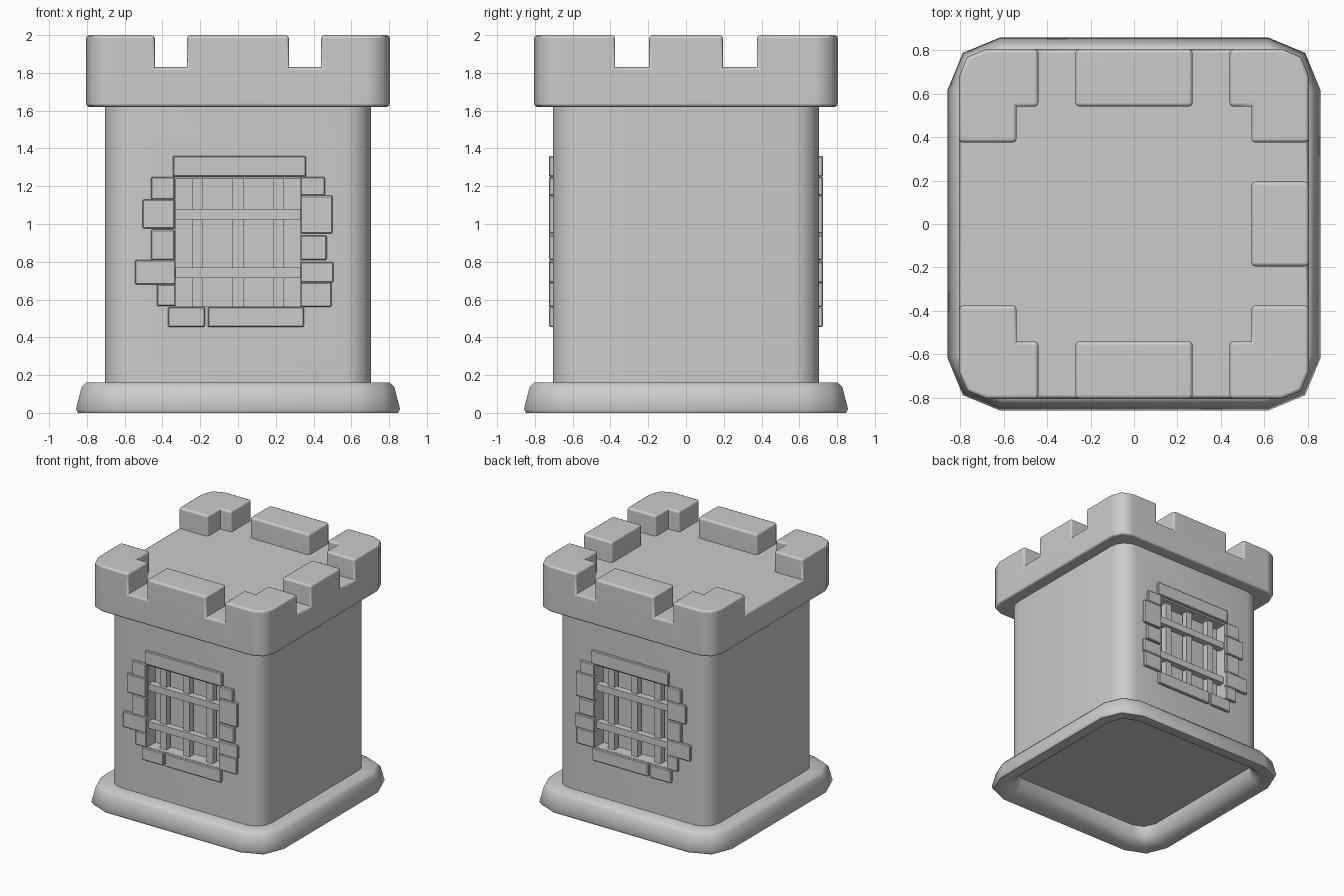
import bpy, bmesh, math

cube = bpy.data.objects.get("Cube")
if cube:
    bpy.data.objects.remove(cube, do_unlink=True)

stone = bpy.data.materials.new("grey_stone")
stone.use_nodes = True
GREY = (0.6, 0.6, 0.6, 1)
stone.diffuse_color = GREY
stone.node_tree.nodes["Principled BSDF"].inputs["Base Color"].default_value = GREY


def activate(obj):
    bpy.ops.object.select_all(action="DESELECT")
    obj.select_set(True)
    bpy.context.view_layer.objects.active = obj


def rounded_square(half, radius, segs):
    """Outline of a square with rounded corners."""
    pts = []
    for quarter in range(4):
        for i in range(segs + 1):
            a = math.pi / 2 * (quarter + i / segs)
            middle = math.pi / 2 * (quarter + 0.5)
            sx = math.copysign(half - radius, math.cos(middle))
            sy = math.copysign(half - radius, math.sin(middle))
            pts.append((sx + radius * math.cos(a), sy + radius * math.sin(a)))
    return pts


def loft(name, layers):
    """Join stacked (outline, z) layers into a closed solid."""
    bm = bmesh.new()
    rings = [[bm.verts.new((x, y, z)) for x, y in outline] for outline, z in layers]
    for low, high in zip(rings, rings[1:]):
        n = len(low)
        for i in range(n):
            j = (i + 1) % n
            bm.faces.new((low[i], low[j], high[j], high[i]))
    bm.faces.new(rings[0][::-1])
    bm.faces.new(rings[-1])
    bmesh.ops.recalc_face_normals(bm, faces=bm.faces)
    mesh = bpy.data.meshes.new(name)
    bm.to_mesh(mesh)
    bm.free()
    obj = bpy.data.objects.new(name, mesh)
    bpy.context.collection.objects.link(obj)
    mesh.materials.append(stone)
    return obj


def block(name, x, y, z):
    """Box from (min, max) ranges."""
    outline = [(x[0], y[0]), (x[1], y[0]), (x[1], y[1]), (x[0], y[1])]
    return loft(name, [(outline, z[0]), (outline, z[1])])


def carve(obj, cutter):
    mod = obj.modifiers.new("Carve", "BOOLEAN")
    mod.object, mod.operation, mod.solver = cutter, "DIFFERENCE", "EXACT"
    activate(obj)
    bpy.ops.object.modifier_apply(modifier=mod.name)
    bpy.data.objects.remove(cutter, do_unlink=True)


def soften(obj, width, segs):
    """Bevel the outward edges, leaving inner corners crisp."""
    bm = bmesh.new()
    bm.from_mesh(obj.data)
    edges = [e for e in bm.edges if len(e.link_faces) == 2
             and e.calc_face_angle_signed() > math.radians(50)]
    bmesh.ops.bevel(bm, geom=edges, offset=width, segments=segs, profile=0.5,
                    affect="EDGES", clamp_overlap=True)
    bm.to_mesh(obj.data)
    bm.free()


def smooth(obj, degrees):
    activate(obj)
    bpy.ops.object.shade_smooth_by_angle(angle=math.radians(degrees))


# Flared plinth with a broad foot and a shallow hollow underneath
profile = [(0.69, 0.13, 0.16), (0.805, 0.20, 0.16), (0.828, 0.215, 0.135),
           (0.858, 0.24, 0.02), (0.848, 0.235, 0), (0.765, 0.17, 0),
           (0.70, 0.13, 0.05), (0.692, 0.13, 0.14)]
plinth = loft("plinth", [(rounded_square(h, r, 2), z) for h, r, z in profile])
smooth(plinth, 50)

# Tower body with a window recess front and back
wall = rounded_square(0.705, 0.14, 4)
body = loft("tower_body", [(wall, 0.15), (wall, 1.64)])
for side in (-1, 1):
    carve(body, block("recess_cutter", (-0.33, 0.33), sorted((side * 0.605, side)), (0.562, 1.237)))
smooth(body, 35)

# Battlement: solid crown minus a floor-and-gaps cutter
rim = rounded_square(0.805, 0.125, 2)
crown = loft("battlement", [(rim, 1.62), (rim, 2.0)])
IN, OUT = 0.54, 1.0
floor_outline = [(-IN, -IN)]
for lo, hi in ((-0.44, -0.27), (0.27, 0.44)):
    floor_outline += [(lo, -IN), (lo, -OUT), (hi, -OUT), (hi, -IN)]
floor_outline.append((IN, -IN))
for lo, hi in ((-0.375, -0.195), (0.195, 0.375)):
    floor_outline += [(IN, lo), (OUT, lo), (OUT, hi), (IN, hi)]
floor_outline.append((IN, IN))
for lo, hi in ((0.44, 0.27), (-0.27, -0.44)):
    floor_outline += [(lo, IN), (lo, OUT), (hi, OUT), (hi, IN)]
# The right-hand side has one wide gap
floor_outline += [(-IN, IN), (-IN, 0.375), (-OUT, 0.375), (-OUT, -0.375), (-IN, -0.375)]
carve(crown, loft("gap_cutter", [(floor_outline, 1.83), (floor_outline, 2.2)]))
soften(crown, 0.018, 2)
smooth(crown, 50)
crown.modifiers.new("Even shading", "WEIGHTED_NORMAL").keep_sharp = True

# Window surround stones: x range, z range
STONES = {
    "lintel": [(-0.345, 0.36, 1.25, 1.36)],
    "sill": [(-0.37, -0.175, 0.455, 0.56), (-0.16, 0.35, 0.455, 0.56)],
    "right_jamb": [(-0.46, -0.335, 1.13, 1.25), (-0.505, -0.335, 0.975, 1.13),
                   (-0.46, -0.335, 0.81, 0.97), (-0.545, -0.33, 0.68, 0.81),
                   (-0.43, -0.33, 0.565, 0.68)],
    "left_jamb": [(0.33, 0.46, 1.15, 1.25), (0.33, 0.5, 0.95, 1.15),
                  (0.33, 0.47, 0.81, 0.94), (0.33, 0.505, 0.69, 0.8),
                  (0.33, 0.495, 0.56, 0.69)],
}
for side, place in ((-1, "front"), (1, "back")):
    def depth(outer, inner):
        return sorted((side * outer, side * inner))

    for part, boxes in STONES.items():
        for x0, x1, z0, z1 in boxes:
            brick = block(f"{place}_{part}_stone", (x0, x1), depth(0.726, 0.69), (z0, z1))
            soften(brick, 0.006, 1)

    # Window bars, the cross bars in front
    for x in (-0.212, 0, 0.212):
        block(f"{place}_upright_bar", (x - 0.028, x + 0.028), depth(0.672, 0.62), (0.55, 1.25))
    for z in (0.742, 1.052):
        block(f"{place}_cross_bar", (-0.335, 0.335), depth(0.695, 0.64), (z - 0.028, z + 0.028))
